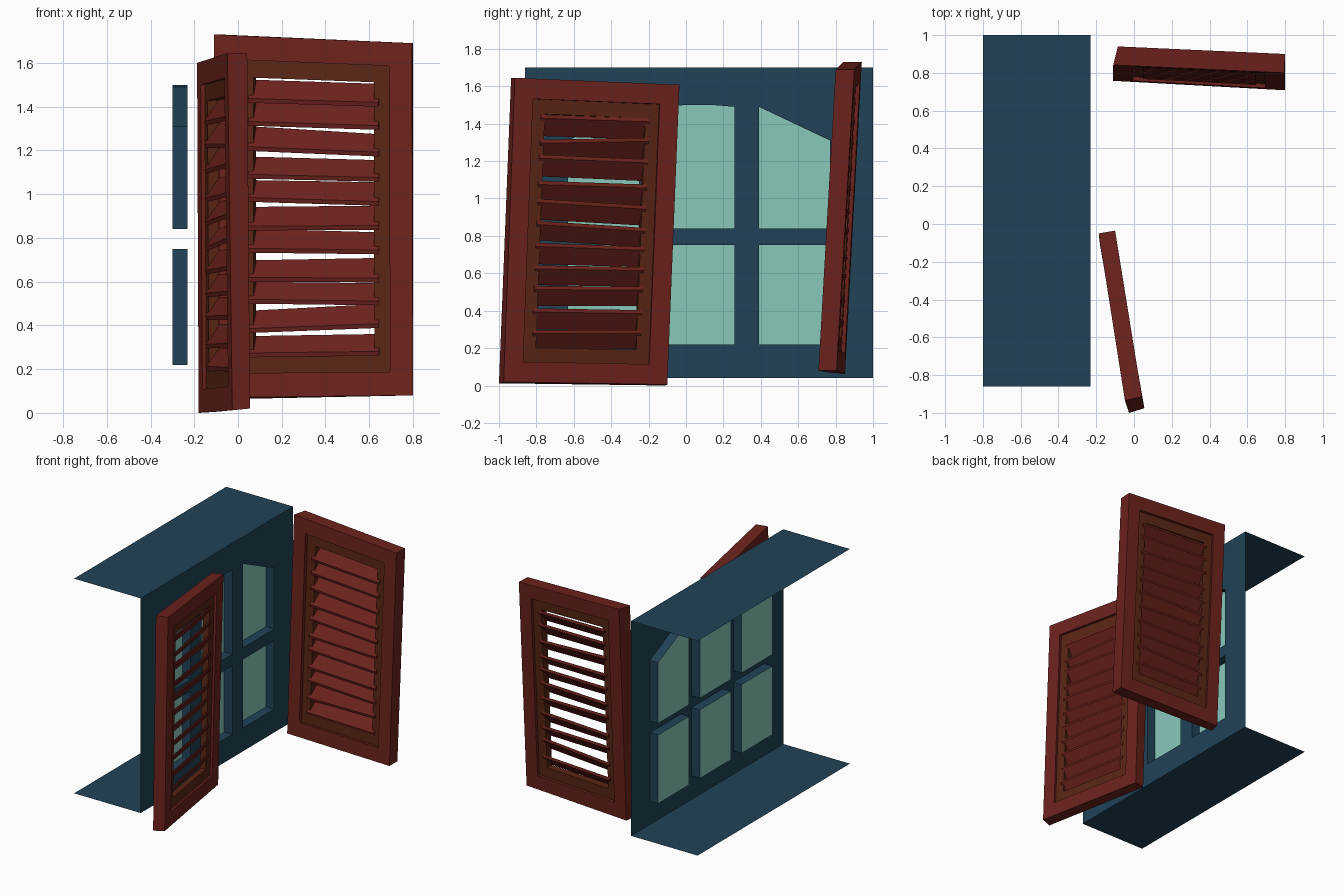
import bpy, bmesh, random
from mathutils import Vector

if "Cube" in bpy.data.objects:
    bpy.data.objects.remove(bpy.data.objects["Cube"])

random.seed(4)


def material(name, rgba):
    m = bpy.data.materials.new(name)
    m.diffuse_color = rgba
    m.use_nodes = True
    m.node_tree.nodes["Principled BSDF"].inputs["Base Color"].default_value = m.diffuse_color
    return m


RED = material("red_paint", (0.15, 0.016, 0.012, 1))
BROWN = material("brown_red_paint", (0.10, 0.018, 0.007, 1))
BLUE = material("blue_paint", (0.015, 0.055, 0.095, 1))
GLASS = material("pale_glass", (0.25, 0.58, 0.50, 0.85))


def finish(bm, name, mat, recalc=True):
    if recalc:
        bmesh.ops.recalc_face_normals(bm, faces=bm.faces)
    me = bpy.data.meshes.new(name)
    bm.to_mesh(me)
    bm.free()
    me.materials.append(mat)
    ob = bpy.data.objects.new(name, me)
    bpy.context.collection.objects.link(ob)
    return ob


# ---- wall with six recessed panes -------------------------------------
X0, X1, XB = -0.23, -0.30, -0.80          # wall face, glass plane, sill back
Y0, Y1, Z0, Z1 = -0.86, 1.0, 0.04, 1.70
YC = (Y0 + Y1) / 2

lower = [(-0.19, 0.22), (0.19, 0.22), (0.19, 0.75), (-0.19, 0.75)]
mid_top = [(-0.19, 0.84), (0.19, 0.84), (0.19, 1.49), (0.07, 1.50), (-0.07, 1.50), (-0.19, 1.49)]
side_top = [(0.32, 0.84), (0.70, 0.84), (0.70, 1.31), (0.32, 1.49)]


def mirrored(p):
    return [(-y, z) for y, z in reversed(p)]


panes = [lower, mid_top, side_top, mirrored(side_top)]
panes += [[(y + o, z) for y, z in lower] for o in (-0.51, 0.51)]
panes = [[(y + YC, z) for y, z in p] for p in panes]

bm = bmesh.new()


def loop_edges(b, pts, x):
    vs = [b.verts.new((x, y, z)) for y, z in pts]
    return vs, [b.edges.new((vs[i], vs[(i + 1) % len(vs)])) for i in range(len(vs))]


outer, edges = loop_edges(bm, [(Y0, Z0), (Y1, Z0), (Y1, Z1), (Y0, Z1)], X0)
holes = []
for p in panes:
    vs, es = loop_edges(bm, p, X0)
    holes.append(vs)
    edges += es
bmesh.ops.triangle_fill(bm, edges=edges, use_beauty=True, normal=(1, 0, 0))
# recess walls behind every pane
for p, vs in zip(panes, holes):
    back = [bm.verts.new((X1, y, z)) for y, z in p]
    n = len(p)
    for i in range(n):
        j = (i + 1) % n
        bm.faces.new((vs[i], vs[j], back[j], back[i]))
# top and bottom returns
for a, b in ((outer[0], outer[1]), (outer[2], outer[3])):
    c = [bm.verts.new((XB, v.co.y, v.co.z)) for v in (b, a)]
    bm.faces.new((a, b, *c))
finish(bm, "window_wall", BLUE)

# glass sheets
bm = bmesh.new()
for p in panes:
    bm.faces.new([bm.verts.new((X1, y, z)) for y, z in p])
finish(bm, "window_glass", GLASS, recalc=False)


# ---- crooked shutters: everything is mapped into a skewed box ----------
def box_map(corners):
    c = [Vector(v) for v in corners]       # index = d*4 + t*2 + s

    def f(s, t, d):
        layer = []
        for k in (0, 4):
            bottom, top = c[k].lerp(c[k + 1], s), c[k + 2].lerp(c[k + 3], s)
            layer.append(bottom.lerp(top, t))
        return layer[0].lerp(layer[1], d)
    return f


def ring(f, name, mat, out, inn, d0, d1):
    # mitred rectangular frame between two border insets
    bm = bmesh.new()
    loops = []
    for (bs, bt), d in ((out, d0), (out, d1), (inn, d1), (inn, d0)):
        loops.append([bm.verts.new(f(s, t, d)) for s, t in
                      ((bs, bt), (1 - bs, bt), (1 - bs, 1 - bt), (bs, 1 - bt))])
    for k in range(4):
        a, b = loops[k], loops[(k + 1) % 4]
        for i in range(4):
            j = (i + 1) % 4
            bm.faces.new((a[i], a[j], b[j], b[i]))
    finish(bm, name, mat)


def slats(f, name, count=11):
    # tilted louvres, each slightly out of true
    bm = bmesh.new()
    low, high = 0.115, 0.885
    step = (high - low) / count
    for i in range(count):
        t = low + step * i
        vs = []
        for s in (0.17, 0.83):
            w = random.uniform(-0.008, 0.008)
            h = step * random.uniform(0.86, 1.0)
            for tt, d in ((t + w, 0.14), (t + w + 0.012, 0.08),
                          (t + w + h, 0.82), (t + w + h - 0.012, 0.88)):
                vs.append(bm.verts.new(f(s, tt, d)))
        a, b = vs[:4], vs[4:]
        bm.faces.new(a)
        bm.faces.new(b[::-1])
        for k in range(4):
            m = (k + 1) % 4
            bm.faces.new((a[k], b[k], b[m], a[m]))
    finish(bm, name, RED)


def shutter(name, corners):
    f = box_map(corners)
    ring(f, name + "_outer_frame", RED, (0, 0), (0.115, 0.067), 0, 1)
    ring(f, name + "_inner_frame", BROWN, (0.115, 0.067), (0.195, 0.115), 0.22, 0.78)
    slats(f, name + "_slats")


# open shutter
shutter("open_shutter", [
    (-0.11, 0.758, 0.07), (0.80, 0.708, 0.08), (-0.11, 0.842, 1.73), (0.795, 0.80, 1.69),
    (-0.085, 0.85, 0.062), (0.80, 0.805, 0.08), (-0.085, 0.94, 1.73), (0.80, 0.90, 1.69)])
# half closed shutter
shutter("closed_shutter", [
    (-0.026, -1.0, 0.012), (-0.18, -0.11, 0.0), (-0.048, -0.935, 1.645), (-0.187, -0.05, 1.60),
    (0.055, -0.975, 0.02), (-0.10, -0.10, 0.005), (0.042, -0.915, 1.645), (-0.10, -0.035, 1.608)])
